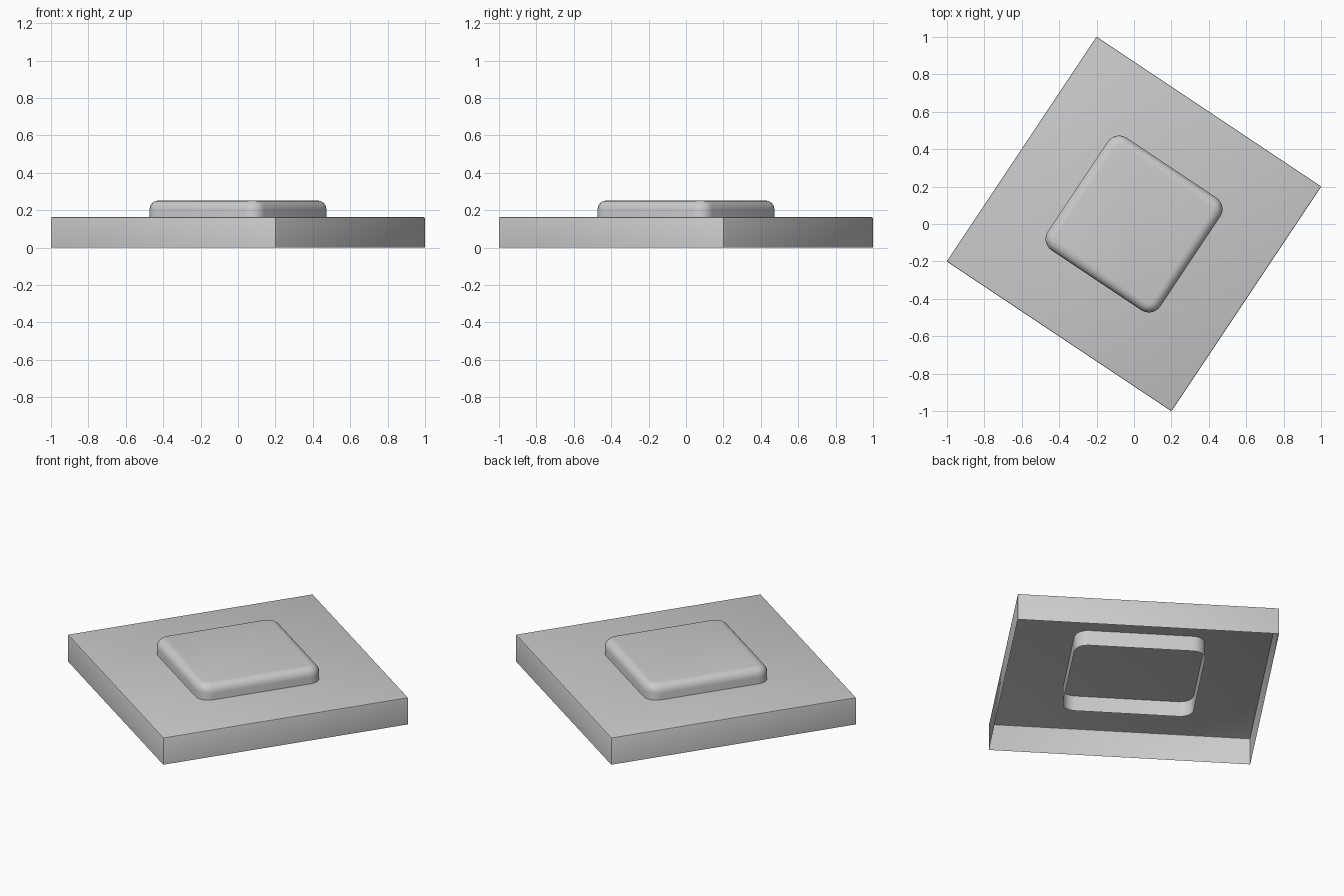
import bpy, bmesh, math

if "Cube" in bpy.data.objects:
    bpy.data.objects.remove(bpy.data.objects["Cube"])

ANGLE = math.atan2(0.8, 1.2)


def open_box(name, half, z0, z1, corner, corner_seg, rim, rim_seg):
    """Square shell without a bottom, rounded corners and rounded top rim."""
    bm = bmesh.new()
    bmesh.ops.create_cube(bm, size=1)
    for v in bm.verts:
        v.co.x *= 2 * half
        v.co.y *= 2 * half
        v.co.z = z1 if v.co.z > 0 else z0
    # round the four upright corners
    upright = [e for e in bm.edges if abs(e.verts[0].co.z - e.verts[1].co.z) > 1e-4]
    bmesh.ops.bevel(bm, geom=upright, offset=corner, segments=corner_seg,
                    profile=0.5, affect='EDGES')
    # round the top rim
    top = [e for e in bm.edges if all(v.co.z > z1 - 1e-5 for v in e.verts)]
    bmesh.ops.bevel(bm, geom=top, offset=rim, segments=rim_seg,
                    profile=0.5, affect='EDGES')
    # open the underside
    bm.normal_update()
    bottom = [f for f in bm.faces if all(v.co.z < z0 + 1e-5 for v in f.verts)]
    bmesh.ops.delete(bm, geom=bottom, context='FACES')
    mesh = bpy.data.meshes.new(name)
    bm.to_mesh(mesh)
    bm.free()
    obj = bpy.data.objects.new(name, mesh)
    bpy.context.collection.objects.link(obj)
    obj.rotation_euler.z = -ANGLE
    bpy.context.view_layer.objects.active = obj
    bpy.ops.object.select_all(action='DESELECT')
    obj.select_set(True)
    bpy.ops.object.shade_smooth_by_angle(angle=math.radians(35))
    return obj


# wide base plate, hollow underneath
open_box("base_plate", 0.7225, 0.0, 0.163, 0.006, 2, 0.006, 2)
# raised cushion-shaped pad, its skirt reaching below the plate's top
open_box("raised_pad", 0.362, 0.07, 0.252, 0.075, 6, 0.048, 4)
